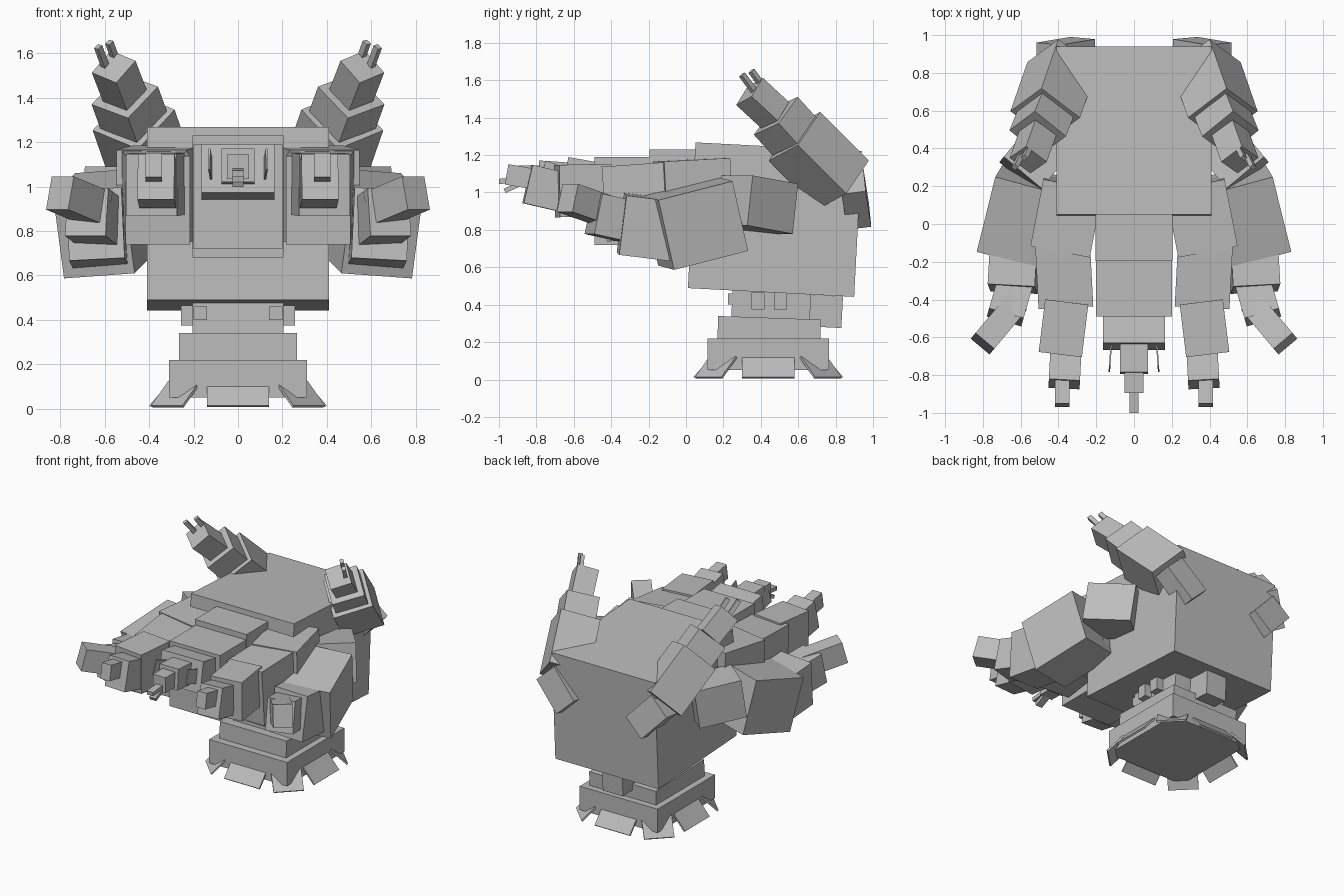
import bpy, bmesh
from math import radians, sin, cos, pi
from mathutils import Matrix, Vector, Euler

cube = bpy.data.objects.get("Cube")
if cube:
    bpy.data.objects.remove(cube, do_unlink=True)

grey = bpy.data.materials.new("plain_grey")
grey.use_nodes = True
grey.diffuse_color = (0.5, 0.5, 0.5, 1)
grey.node_tree.nodes["Principled BSDF"].inputs["Base Color"].default_value = (0.5, 0.5, 0.5, 1)


def block(name, matrix, size):
    """Flat-shaded cuboid placed by a matrix."""
    bm = bmesh.new()
    bmesh.ops.create_cube(bm, size=1, matrix=matrix @ Matrix.Diagonal((*size, 1)))
    mesh = bpy.data.meshes.new(name)
    bm.to_mesh(mesh)
    bm.free()
    mesh.materials.append(grey)
    obj = bpy.data.objects.new(name, mesh)
    bpy.context.collection.objects.link(obj)
    return obj


def box(name, center, size, pitch=0, yaw=0, roll=0):
    rot = Euler((radians(pitch), radians(roll), radians(yaw))).to_matrix().to_4x4()
    return block(name, Matrix.Translation(center) @ rot, size)


def pair(name, center, size, pitch=0, yaw=0, roll=0):
    x, y, z = center
    box("left_" + name, center, size, pitch, yaw, roll)
    box("right_" + name, (-x, y, z), size, pitch, -yaw, -roll)


def beam(name, start, end, width, depth, across):
    """Cuboid running from start to end, its width along the across direction."""
    start, end = Vector(start), Vector(end)
    axis = (end - start).normalized()
    side = Vector(across)
    side = (side - axis * side.dot(axis)).normalized()
    rot = Matrix((side, axis.cross(side), axis)).transposed().to_4x4()
    mid = Matrix.Translation((start + end) / 2)
    return block(name, mid @ rot, (width, depth, (end - start).length))


def beam_pair(name, start, end, width, depth, across):
    for label, s in (("left_", 1), ("right_", -1)):
        pts = [(s * p[0], p[1], p[2]) for p in (start, end, across)]
        beam(label + name, pts[0], pts[1], width, depth, pts[2])


# Stepped pedestal
MID = 0.44
box("pedestal_base", (0, MID, 0.135), (0.62, 0.65, 0.17))
box("pedestal_step", (0, 0.445, 0.27), (0.53, 0.55, 0.12), -2)
box("neck", (0, 0.455, 0.39), (0.41, 0.42, 0.17), -3)
box("neck_rear_block", (0, 0.74, 0.365), (0.16, 0.19, 0.17), -3)
for i, y in enumerate((0.385, 0.505)):
    pair(f"neck_side_clamp_{i}", (0.225, y, 0.42), (0.065, 0.07, 0.09))
pair("neck_front_clamp", (0.17, 0.25, 0.43), (0.06, 0.05, 0.06))

# Ring of eight splayed foot flaps
for i in range(8):
    a = i * pi / 4
    corner = i % 2
    out = Vector((cos(a), sin(a), 0))
    low, high = (0.45, 0.34) if corner else (0.395, 0.3)
    base = Vector((0, MID, 0))
    beam(f"foot_flap_{i}", base + out * low + Vector((0, 0, 0.01)),
         base + out * high + Vector((0, 0, 0.12)),
         0.2 if corner else 0.28, 0.012, (-sin(a), cos(a), 0))

# Main body
box("body", (0, 0.475, 0.855), (0.82, 0.89, 0.78), -3)

# Head and beak
box("head_rear", (0, -0.06, 0.955), (0.41, 0.27, 0.55))
box("head_middle", (0, -0.32, 0.955), (0.4, 0.34, 0.47))
box("head_front", (0, -0.53, 1.06), (0.33, 0.24, 0.22), -10)
box("snout", (0, -0.7, 1.09), (0.15, 0.18, 0.15), -4)
box("muzzle", (0, -0.82, 1.09), (0.1, 0.15, 0.11))
box("upper_beak", (0, -0.93, 1.065), (0.05, 0.14, 0.028), 5)
box("lower_beak", (0, -0.91, 1.035), (0.05, 0.13, 0.025), 24)
pair("brow_fin", (0.125, -0.7, 1.1), (0.008, 0.14, 0.1), -20, 4)

# Inner forward arms
pair("inner_arm_root", (0.355, 0.04, 0.965), (0.32, 0.36, 0.42), 3, 11)
pair("inner_arm_middle", (0.37, -0.26, 0.95), (0.29, 0.34, 0.4), 4, -3)
pair("inner_arm_front", (0.373, -0.55, 1.01), (0.23, 0.28, 0.28), 1, 7)
pair("inner_arm_wrist", (0.365, -0.76, 1.025), (0.165, 0.18, 0.21), -13, 3)
pair("inner_arm_tip", (0.38, -0.89, 1.085), (0.075, 0.14, 0.11), -10)

# Outer forward arms
pair("shoulder", (0.5, 0.38, 0.935), (0.26, 0.32, 0.27), -8, 40)
pair("outer_arm_root", (0.6, 0.05, 0.835), (0.33, 0.42, 0.385), 14, 15, 4)
pair("outer_arm_middle", (0.635, -0.21, 0.815), (0.25, 0.27, 0.32), -7, 3, 3)
pair("outer_arm_front", (0.655, -0.4, 0.865), (0.19, 0.2, 0.22), -12, 16)
pair("outer_arm_tip", (0.715, -0.53, 0.935), (0.13, 0.28, 0.155), -15, 40)

# Raised rear cannons, turned on edge
EDGE = (0.2, 0.146, 0.086)
A, B, C, D = (0.38, 0.84, 1.04), (0.47, 0.58, 1.3), (0.51, 0.48, 1.41), (0.56, 0.34, 1.54)
beam_pair("cannon_root", A, B, 0.27, 0.27, EDGE)
beam_pair("cannon_middle", B, C, 0.22, 0.22, EDGE)
beam_pair("cannon_front", C, D, 0.145, 0.145, EDGE)
beam_pair("upper_prong", (0.54, 0.43, 1.54), (0.58, 0.35, 1.65), 0.025, 0.03, EDGE)
beam_pair("lower_prong", (0.59, 0.38, 1.52), (0.63, 0.3, 1.63), 0.025, 0.03, EDGE)
beam_pair("cannon_joint", (0.45, 0.89, 1.06), (0.27, 0.92, 0.87), 0.18, 0.13, (1, 0.1, -1))
